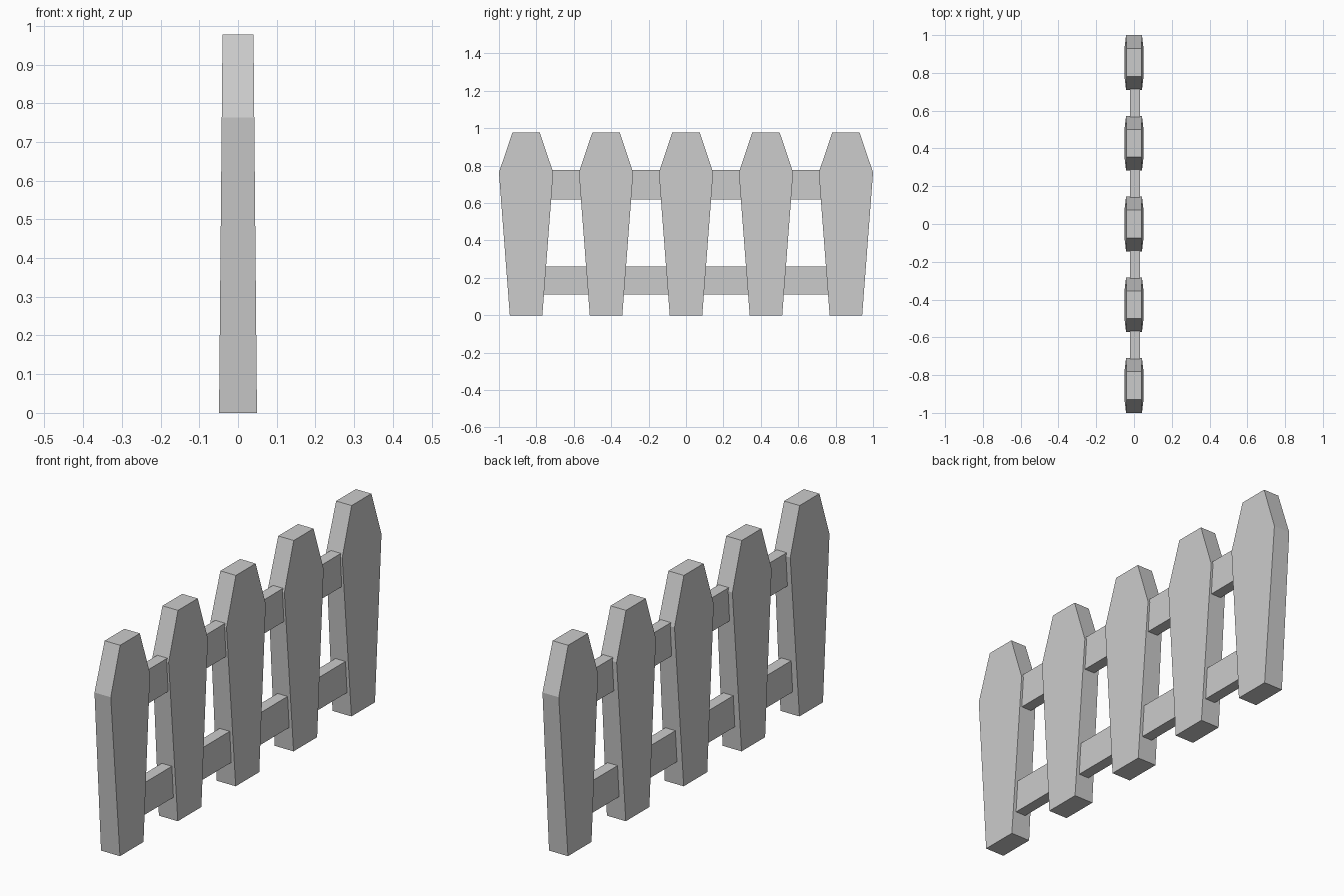
import bpy

if "Cube" in bpy.data.objects:
    bpy.data.objects.remove(bpy.data.objects["Cube"])


def mesh_object(name, verts, faces):
    mesh = bpy.data.meshes.new(name)
    mesh.from_pydata(verts, [], faces)
    mesh.update()
    obj = bpy.data.objects.new(name, mesh)
    bpy.context.collection.objects.link(obj)
    return obj


def stacked_sections(name, sections, x=0, y=0):
    """Solid through rectangular sections (half x, half y, z), bottom to top."""
    verts = [(x + sx * hx, y + sy * hy, z)
             for hx, hy, z in sections
             for sx, sy in ((-1, -1), (1, -1), (1, 1), (-1, 1))]
    faces = [(3, 2, 1, 0)]
    for k in range(len(sections) - 1):
        b = 4 * k
        for i in range(4):
            j = (i + 1) % 4
            faces.append((b + i, b + j, b + 4 + j, b + 4 + i))
    t = 4 * (len(sections) - 1)
    faces.append((t, t + 1, t + 2, t + 3))
    return mesh_object(name, verts, faces)


# Tapered pickets with clipped tops
picket = [(0.049, 0.087, 0.0), (0.042, 0.145, 0.763), (0.04, 0.073, 0.978)]
for i in range(5):
    stacked_sections(f"picket_{i + 1}", picket, y=(i - 2) * 0.4275)

# Horizontal rails, set slightly toward +x
for name, z0, z1 in (("lower_rail", 0.11, 0.26), ("upper_rail", 0.62, 0.778)):
    stacked_sections(name, [(0.026, 0.85, z0), (0.026, 0.85, z1)], x=0.006)
